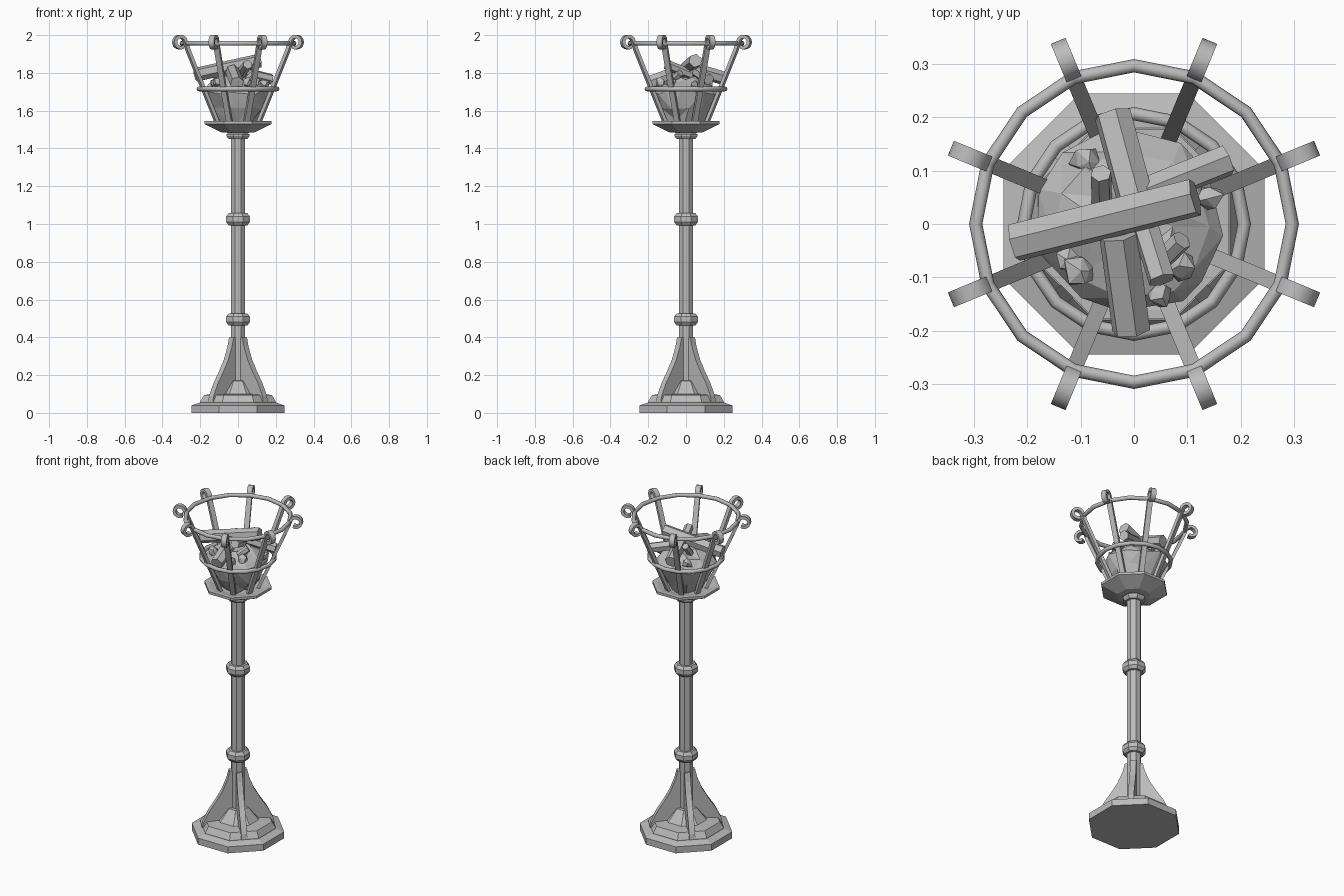
import bpy, bmesh, math, random
from mathutils import Vector, Matrix

random.seed(4)
cube = bpy.data.objects.get("Cube")
if cube:
    bpy.data.objects.remove(cube, do_unlink=True)

iron = bpy.data.materials.new("iron_grey")
iron.use_nodes = True
GREY = (0.5, 0.5, 0.5, 1)
iron.diffuse_color = GREY
iron.node_tree.nodes["Principled BSDF"].inputs["Base Color"].default_value = GREY


def finish(name, bm, smooth=None):
    bmesh.ops.recalc_face_normals(bm, faces=bm.faces)
    mesh = bpy.data.meshes.new(name)
    bm.to_mesh(mesh)
    bm.free()
    mesh.materials.append(iron)
    ob = bpy.data.objects.new(name, mesh)
    bpy.context.collection.objects.link(ob)
    if smooth:
        bpy.ops.object.select_all(action='DESELECT')
        ob.select_set(True)
        bpy.context.view_layer.objects.active = ob
        bpy.ops.object.shade_smooth_by_angle(angle=math.radians(smooth))
    return ob


def loft(bm, loops, closed=False):
    """Skin a list of point loops, capping the ends unless closed."""
    rings = [[bm.verts.new(p) for p in loop] for loop in loops]
    n = len(rings[0])
    pairs = list(zip(rings, rings[1:]))
    if closed:
        pairs.append((rings[-1], rings[0]))
    else:
        bm.faces.new(rings[0])
        bm.faces.new(rings[-1])
    for a, b in pairs:
        for i in range(n):
            j = (i + 1) % n
            bm.faces.new((a[i], a[j], b[j], b[i]))


def octagon(r, z):
    """Eight points with flats at distance r facing the axes."""
    k = r / math.cos(math.pi / 8)
    return [Vector((k * math.cos(a), k * math.sin(a), z))
            for a in (math.pi / 8 + i * math.pi / 4 for i in range(8))]


def turned(name, profile):
    bm = bmesh.new()
    loft(bm, [octagon(r, z) for r, z in profile])
    return finish(name, bm)


# Stepped base, column and collars
turned("base", [(0.245, 0), (0.245, 0.04), (0.2, 0.055), (0.2, 0.06),
                (0.18, 0.095), (0.11, 0.1), (0.055, 0.17), (0.03, 0.172)])
turned("column", [(0.037, 0.16), (0.037, 1.47)])
for name, z in (("lower_collar", 0.495), ("middle_collar", 1.025)):
    turned(name, [(0.037, z - 0.032), (0.05, z - 0.032), (0.063, z - 0.014),
                  (0.063, z + 0.014), (0.05, z + 0.032), (0.037, z + 0.032)])
turned("top_collar", [(0.037, 1.45), (0.05, 1.45), (0.06, 1.465),
                      (0.06, 1.475), (0.045, 1.488)])
turned("dish", [(0.045, 1.482), (0.09, 1.486), (0.178, 1.53),
                (0.178, 1.545), (0.16, 1.545), (0.1, 1.53)])

# Four curved buttress fins on the diagonals
FIN = [(0.02, 0.06), (0.205, 0.06), (0.2, 0.09), (0.165, 0.16), (0.125, 0.22),
       (0.09, 0.28), (0.062, 0.35), (0.05, 0.4), (0.02, 0.4)]
bm = bmesh.new()
for k in range(4):
    turn = Matrix.Rotation(math.pi / 4 + k * math.pi / 2, 3, 'Z')
    loft(bm, [[turn @ Vector((r, s * 0.017, z)) for r, z in FIN] for s in (-1, 1)])
finish("base_fins", bm)


# Basket hoops
def hoop(name, radius, z, thick=0.0125, sides=16):
    loops = []
    for i in range(sides):
        turn = Matrix.Rotation(i * math.tau / sides, 3, 'Z')
        loops.append([turn @ Vector((radius + thick * math.cos(t), 0, z + thick * math.sin(t)))
                      for t in (j * math.tau / 8 for j in range(8))])
    bm = bmesh.new()
    loft(bm, loops, closed=True)
    finish(name, bm, 50)


hoop("top_hoop", 0.297, 1.957)
hoop("lower_hoop", 0.207, 1.715)

# Eight basket bars, each ending in an outward scroll
path = [Vector((0.118, 0, 1.535)), Vector((0.197, 0, 1.715)), Vector((0.288, 0, 1.925))]
for i in range(11):
    a = math.radians(170 - 29 * i)
    path.append(Vector((0.333 + 0.03 * math.cos(a), 0, 1.963 + 0.03 * math.sin(a))))
bm = bmesh.new()
for k in range(8):
    turn = Matrix.Rotation(math.pi / 8 + k * math.pi / 4, 3, 'Z')
    loops = []
    for i, p in enumerate(path):
        d = (path[min(i + 1, len(path) - 1)] - path[max(i - 1, 0)]).normalized()
        n = Vector((d.z, 0, -d.x)) * 0.009
        w = Vector((0, 0.015, 0))
        loops.append([turn @ q for q in (p + n + w, p + n - w, p - n - w, p - n + w)])
    loft(bm, loops)
finish("basket_bars", bm, 40)

# Faceted mound of fuel filling the basket
bm = bmesh.new()
loops = []
for r, z in ((0.1, 1.535), (0.14, 1.62), (0.18, 1.7), (0.15, 1.745), (0.07, 1.775)):
    loop = []
    for i in range(11):
        a = i * math.tau / 11 + random.uniform(-0.15, 0.15)
        q = r * random.uniform(0.9, 1.06)
        loop.append(Vector((q * math.cos(a), q * math.sin(a), z + random.uniform(-0.015, 0.015))))
    loops.append(loop)
loft(bm, loops)
bmesh.ops.triangulate(bm, faces=bm.faces)
finish("fuel_mound", bm)


# Logs: hexagonal prisms between two points
def log(name, start, end, radius):
    a, b = Vector(start), Vector(end)
    turn = (b - a).to_track_quat('Z', 'Y')
    loops = []
    for p in (a, b):
        loops.append([p + turn @ Vector((radius * math.cos(t), radius * math.sin(t), 0))
                      for t in (i * math.tau / 6 + 0.3 for i in range(6))])
    bm = bmesh.new()
    loft(bm, loops)
    finish(name, bm)


log("long_log", (-0.225, -0.035, 1.79), (0.115, 0.05, 1.865), 0.037)
log("back_log", (-0.04, 0.205, 1.77), (0.01, 0.02, 1.825), 0.036)
log("front_log", (-0.03, -0.02, 1.81), (-0.005, -0.2, 1.745), 0.037)
log("thin_log", (0.01, 0.03, 1.79), (0.052, -0.105, 1.845), 0.026)
log("right_log", (0.0, 0.05, 1.81), (0.175, 0.12, 1.765), 0.03)
log("stub_log", (-0.06, 0.03, 1.75), (-0.062, 0.095, 1.83), 0.02)
log("chip_log", (0.05, -0.07, 1.76), (0.09, -0.03, 1.8), 0.02)

# Loose coals on the mound
bm = bmesh.new()
for x, y, z, r in ((-0.105, -0.09, 1.755, 0.032), (-0.125, -0.065, 1.745, 0.024),
                   (0.05, -0.135, 1.75, 0.024), (0.085, -0.08, 1.75, 0.028),
                   (0.14, 0.05, 1.74, 0.026), (-0.09, 0.12, 1.74, 0.03)):
    made = bmesh.ops.create_icosphere(bm, subdivisions=1, radius=r,
                                      matrix=Matrix.Translation((x, y, z)))
    for v in made["verts"]:
        v.co += Vector([random.uniform(-0.25, 0.25) * r for _ in range(3)])
finish("coals", bm)
